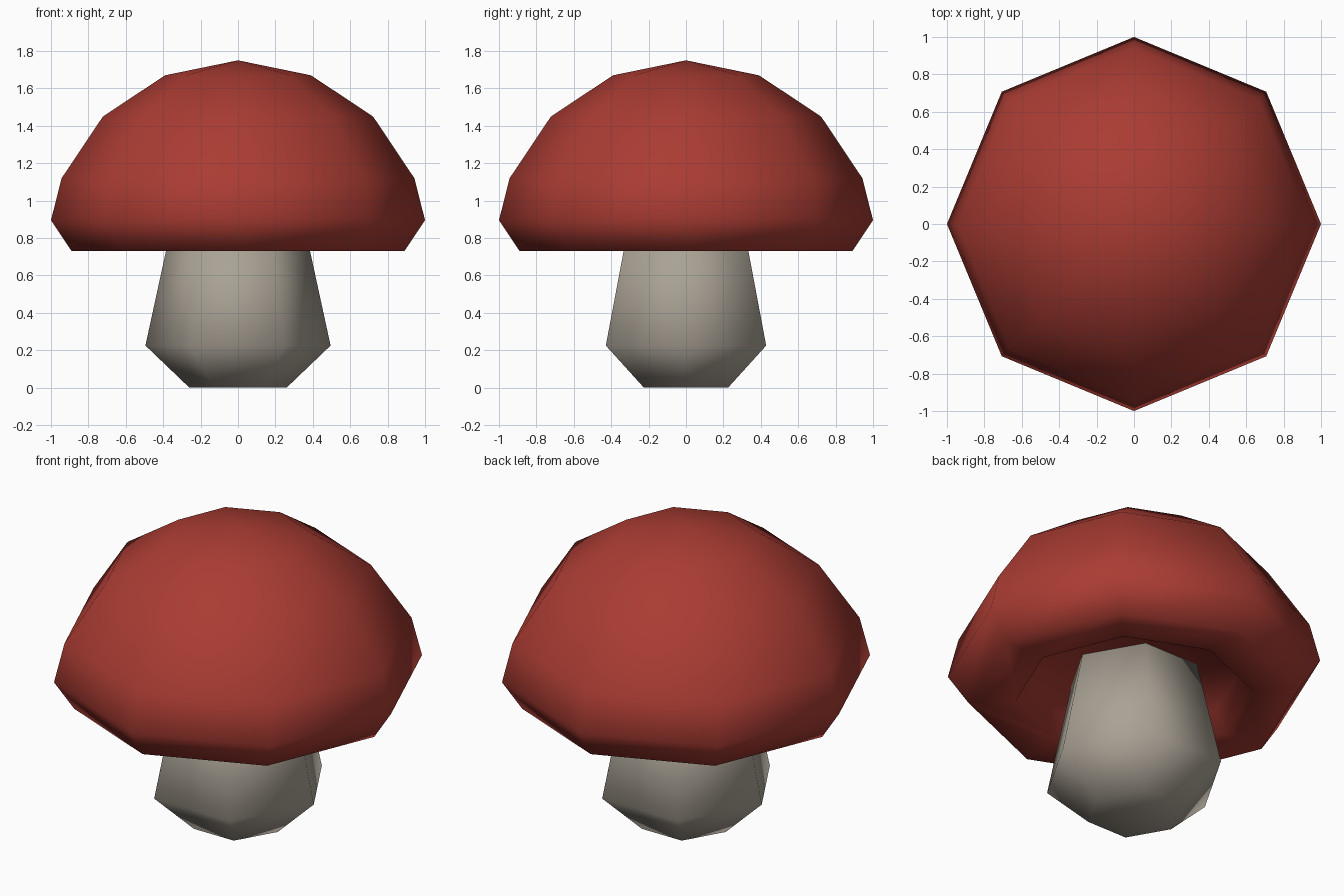
import bpy, bmesh, math

if "Cube" in bpy.data.objects:
    bpy.data.objects.remove(bpy.data.objects["Cube"])


def material(name, rgb):
    m = bpy.data.materials.new(name)
    m.diffuse_color = (*rgb, 1.0)
    m.use_nodes = True
    m.node_tree.nodes["Principled BSDF"].inputs["Base Color"].default_value = m.diffuse_color
    return m


def lathe(name, profile, sides, mat):
    """Revolve (radius, z) points about z; a zero radius becomes a pole."""
    bm = bmesh.new()
    rings = []
    for r, z in profile:
        n = sides if r > 0 else 1
        rings.append([bm.verts.new((r * math.cos(math.tau * i / sides),
                                    r * math.sin(math.tau * i / sides), z))
                      for i in range(n)])
    for a, b in zip(rings, rings[1:]):
        for i in range(sides):
            j = (i + 1) % sides
            corners = [a[i % len(a)], a[j % len(a)], b[j % len(b)], b[i % len(b)]]
            bm.faces.new(list(dict.fromkeys(corners)))
    bmesh.ops.recalc_face_normals(bm, faces=bm.faces)
    for f in bm.faces:
        f.smooth = True
    mesh = bpy.data.meshes.new(name)
    bm.to_mesh(mesh)
    bm.free()
    mesh.materials.append(mat)
    obj = bpy.data.objects.new(name, mesh)
    bpy.context.collection.objects.link(obj)
    return obj


red = material("cap red", (0.40, 0.045, 0.033))
cream = material("stem grey beige", (0.40, 0.36, 0.30))

# Six-sided stem, swollen near the foot, running into the cap's hollow
lathe("stem", [(0, 0), (0.26, 0), (0.495, 0.225), (0.357, 0.86), (0, 0.86)], 6, cream)

# Eight-sided domed cap with a turned-in rim and a recessed underside
lathe("cap", [(0, 0.85), (0.57, 0.85), (0.635, 0.73), (0.89, 0.73), (1.0, 0.895),
              (0.943, 1.12), (0.722, 1.45), (0.39, 1.67), (0, 1.75)], 8, red)
